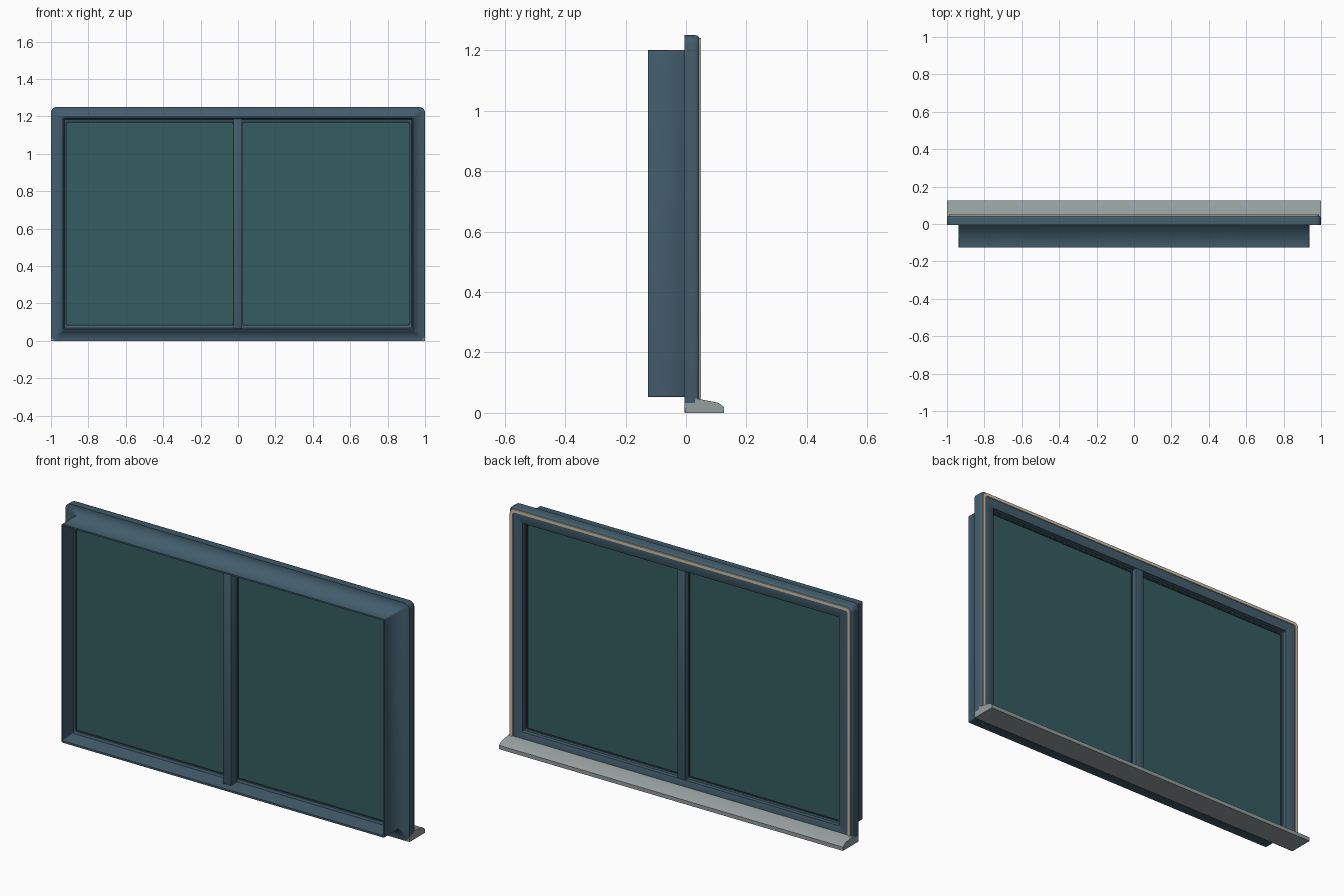
import bpy, bmesh, math

if "Cube" in bpy.data.objects:
    bpy.data.objects.remove(bpy.data.objects["Cube"])


def material(name, color):
    m = bpy.data.materials.new(name)
    m.diffuse_color = color
    m.use_nodes = True
    m.node_tree.nodes["Principled BSDF"].inputs["Base Color"].default_value = m.diffuse_color
    return m


BLUE = material("blue_paint", (0.055, 0.11, 0.15, 1))
DARK = material("dark_seal", (0.02, 0.04, 0.05, 1))
TEAL = material("teal_glass", (0.035, 0.11, 0.115, 0.92))
GREY = material("sill_grey", (0.30, 0.34, 0.34, 1))
BEIGE = material("beige_strip", (0.60, 0.52, 0.40, 1))


def finish(name, bm, mat):
    bmesh.ops.recalc_face_normals(bm, faces=bm.faces[:])
    mesh = bpy.data.meshes.new(name)
    bm.to_mesh(mesh)
    bm.free()
    mesh.materials.append(mat)
    ob = bpy.data.objects.new(name, mesh)
    bpy.context.collection.objects.link(ob)
    bpy.context.view_layer.objects.active = ob
    ob.select_set(True)
    bpy.ops.object.shade_smooth_by_angle(angle=math.radians(35))
    ob.select_set(False)
    return ob


def ring(bm, cx, hx, z0, z1, y, r, seg=5):
    """Rounded rectangle of vertices in the plane y."""
    out = []
    corners = [(1, z1 - r), (-1, z1 - r), (-1, z0 + r), (1, z0 + r)]
    for i, (s, z) in enumerate(corners):
        for k in range(seg + 1):
            a = math.pi / 2 * (i + k / seg)
            out.append(bm.verts.new((cx + s * (hx - r) + r * math.cos(a), y, z + r * math.sin(a))))
    return out


def hoop(name, cx, profile, mat):
    """Sweep a closed profile of (half width, bottom, top, y, radius) round a rectangle."""
    bm = bmesh.new()
    rings = [ring(bm, cx, *p) for p in profile]
    for a, b in zip(rings, rings[1:] + rings[:1]):
        n = len(a)
        for i in range(n):
            j = (i + 1) % n
            bm.faces.new((a[i], a[j], b[j], b[i]))
    return finish(name, bm, mat)


def box(name, x0, x1, y0, y1, z0, z1, mat, bevel=0):
    bm = bmesh.new()
    bmesh.ops.create_cube(bm, size=1)
    for v in bm.verts:
        v.co = ((x0 + x1) / 2 + v.co.x * (x1 - x0),
                (y0 + y1) / 2 + v.co.y * (y1 - y0),
                (z0 + z1) / 2 + v.co.z * (z1 - z0))
    if bevel:
        bmesh.ops.bevel(bm, geom=bm.edges[:], offset=bevel, segments=2, affect='EDGES', profile=0.5)
    return finish(name, bm, mat)


# Outer frame: front liner box, flange with rounded back edge, stepped rebate
frame = hoop("window_frame", 0, [
    (0.938, 0.052, 1.200, -0.125, 0.005),
    (0.938, 0.052, 1.200, -0.005, 0.005),
    (1.000, 0.002, 1.250, -0.005, 0.030),
    (1.000, 0.002, 1.250, 0.030, 0.030),
    (0.998, 0.004, 1.248, 0.038, 0.028),
    (0.993, 0.009, 1.243, 0.043, 0.025),
    (0.985, 0.017, 1.235, 0.045, 0.020),
    (0.924, 0.076, 1.179, 0.045, 0.006),
    (0.921, 0.079, 1.176, 0.043, 0.006),
    (0.921, 0.079, 1.176, 0.020, 0.006),
    (0.918, 0.084, 1.172, 0.016, 0.008),
    (0.918, 0.084, 1.172, -0.038, 0.008),
    (0.928, 0.070, 1.184, -0.042, 0.008),
    (0.932, 0.062, 1.192, -0.125, 0.004),
], BLUE)
# The corner where the liner meets the flange is shaded softly
verts = frame.data.vertices
for e in frame.data.edges:
    if all(abs(verts[i].co.y + 0.005) < 1e-4 and abs(verts[i].co.x) < 0.9385
           and 0.05 < verts[i].co.z < 1.201 for i in e.vertices):
        e.use_edge_sharp = False

# Weather strip on the back face, its lower run hidden inside the sill
hoop("weather_strip", 0, [
    (0.990, 0.012, 1.240, 0.040, 0.024),
    (0.990, 0.012, 1.240, 0.050, 0.024),
    (0.974, 0.028, 1.224, 0.050, 0.012),
    (0.974, 0.028, 1.224, 0.040, 0.012),
], BEIGE)

# Central mullion
box("mullion", -0.025, 0.022, -0.090, 0.042, 0.066, 1.188, BLUE, 0.003)

# Two sealed glass panes, each held by a dark seal
for side, cx in (("left", -0.4715), ("right", 0.470)):
    hx = 0.449
    box(side + "_glass", cx - hx, cx + hx, -0.034, 0.008, 0.08, 1.174, TEAL)
    hoop(side + "_glazing_seal", cx, [
        (hx + 0.002, 0.080, 1.174, -0.040, 0.012),
        (hx + 0.002, 0.080, 1.174, 0.015, 0.012),
        (hx - 0.005, 0.089, 1.166, 0.012, 0.010),
        (hx - 0.005, 0.089, 1.166, -0.038, 0.010),
    ], DARK)

# Sloping outer sill, extruded along x
profile = [(-0.004, 0), (0.125, 0), (0.125, 0.020), (0.106, 0.034),
           (0.032, 0.048), (0.028, 0.035), (-0.004, 0.032)]
bm = bmesh.new()
face = bm.faces.new([bm.verts.new((-1, y, z)) for y, z in profile])
ext = bmesh.ops.extrude_face_region(bm, geom=[face])
for v in ext["geom"]:
    if isinstance(v, bmesh.types.BMVert):
        v.co.x = 1
finish("sill", bm, GREY)
